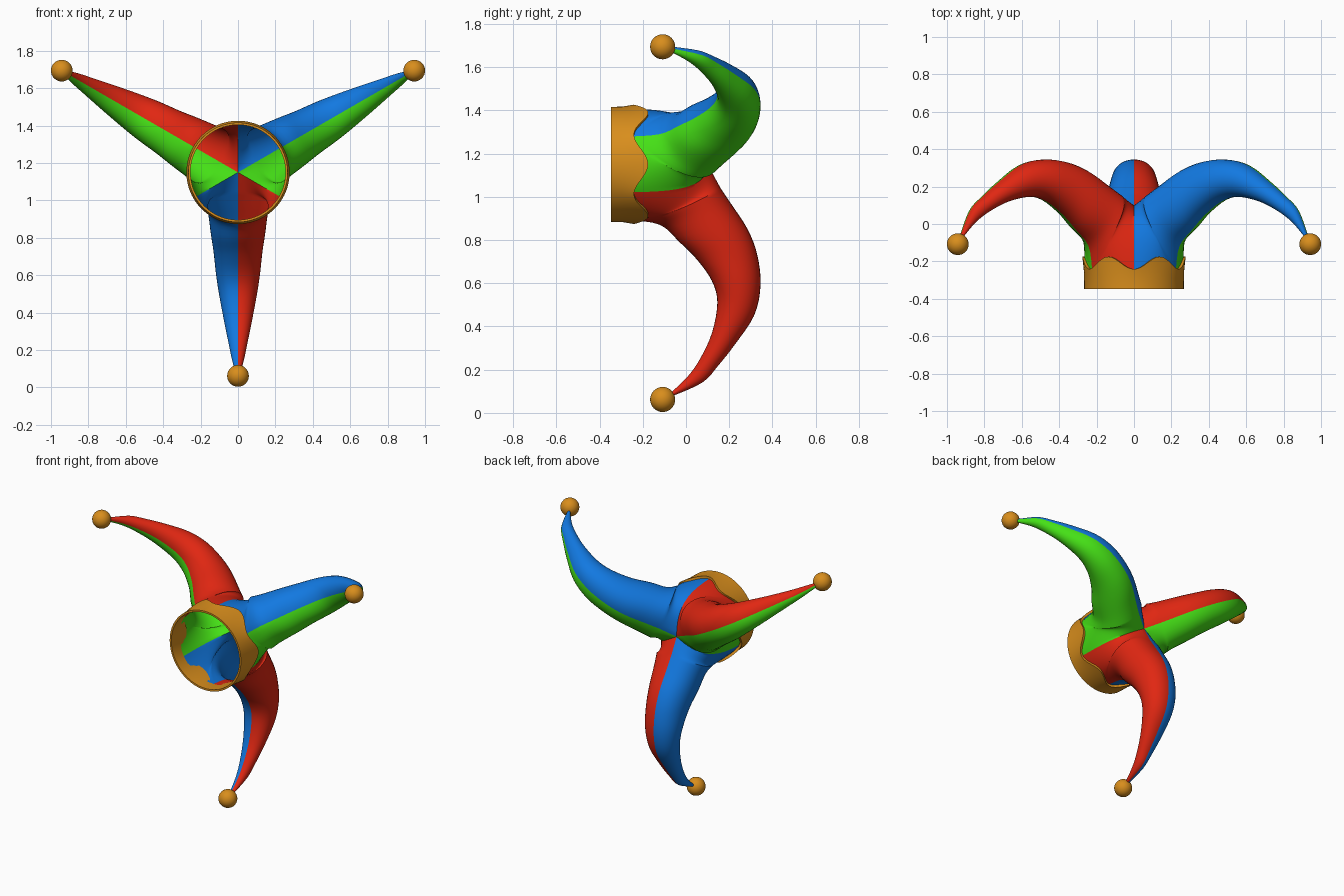
import bpy, bmesh, math
from mathutils import Vector

if "Cube" in bpy.data.objects:
    bpy.data.objects.remove(bpy.data.objects["Cube"])

CZ = 1.15   # height of the hat axis, which runs along y
RIM = 0.257


def material(name, rgb):
    m = bpy.data.materials.new(name)
    m.diffuse_color = (*rgb, 1)
    m.use_nodes = True
    m.node_tree.nodes["Principled BSDF"].inputs["Base Color"].default_value = m.diffuse_color
    return m


red = material("red_cloth", (0.75, 0.02, 0.006))
blue = material("blue_cloth", (0.006, 0.19, 0.75))
green = material("green_cloth", (0.06, 0.75, 0.008))
gold = material("gold", (0.69, 0.27, 0.012))


def make_object(name, bm, mats, angle):
    bmesh.ops.recalc_face_normals(bm, faces=bm.faces)
    me = bpy.data.meshes.new(name)
    bm.to_mesh(me)
    bm.free()
    ob = bpy.data.objects.new(name, me)
    bpy.context.collection.objects.link(ob)
    for m in mats:
        me.materials.append(m)
    bpy.ops.object.select_all(action='DESELECT')
    ob.select_set(True)
    bpy.context.view_layer.objects.active = ob
    bpy.ops.object.shade_smooth_by_angle(angle=math.radians(angle))
    return ob


def place(p, ang):
    # local (outward, sideways, y) -> world, turned about the hat axis
    c, s = math.cos(ang), math.sin(ang)
    return Vector((p[0] * c - p[1] * s, p[2], CZ + p[0] * s + p[1] * c))


def catmull(a, b, c, d, t):
    return [0.5 * (2 * q + (r - p) * t + (2 * p - 5 * q + 4 * r - s) * t * t
                   + (3 * q - p - 3 * r + s) * t ** 3) for p, q, r, s in zip(a, b, c, d)]


def bezier(a, b, c, d, n):
    return [a * (1 - t) ** 3 + b * 3 * t * (1 - t) ** 2 + c * 3 * t * t * (1 - t) + d * t ** 3
            for t in (i / n for i in range(n + 1))]


# Horn sections: top (out, y), underside (out, y), half width, lift of lower handle
KEYS = [
    (.11, .16, RIM, -.26, .17, .20),
    (.18, .207, .28, -.12, .158, .06),
    (.30, .285, .36, -.03, .145, 0),
    (.42, .33, .44, .05, .13, 0),
    (.56, .345, .54, .12, .117, 0),
    (.70, .315, .64, .145, .098, 0),
    (.835, .225, .78, .12, .072, 0),
    (.93, .15, .90, .065, .05, 0),
    (1.01, .075, .985, .005, .033, 0),
    (1.075, -.07, 1.065, -.08, .012, 0),
]
N = 18


def half_horn_rows():
    rows = []
    w0, lift0 = KEYS[0][4] * 4 / 3, KEYS[0][5]
    # crown: from the crease between horns round the rim to the horn underside
    steps = 10
    for i in range(steps):
        t = i / steps
        phi = math.radians(60) * (1 - t)
        top = Vector((.11 * t, 0, .10 + .06 * t))
        rim = Vector((RIM * math.cos(phi), RIM * math.sin(phi), -.26))
        ha = Vector((.095, .165, 0)).lerp(Vector((0, w0, 0)), t)
        hb = Vector((0, 0, .26)).lerp(Vector((0, w0, lift0)), t * t)
        rows.append(bezier(top, top + ha, rim + hb, rim, N))
    # horn proper
    k = [KEYS[0]] + KEYS + [KEYS[-1]]
    for i in range(len(KEYS) - 1):
        for j in range(4 + (i == len(KEYS) - 2)):
            a, b, c, d, w, up = catmull(*k[i:i + 4], j / 4)
            top, low = Vector((a, 0, b)), Vector((c, 0, d))
            w *= 4 / 3
            rows.append(bezier(top, top + Vector((0, w, 0)), low + Vector((0, w, up)), low, N))
    return rows


# Cloth: three horns, each of two mirrored halves in different colours
bm = bmesh.new()
rows = half_horn_rows()
halves = [(30, 1, 1), (30, -1, 2), (150, -1, 0), (150, 1, 2), (270, -1, 1), (270, 1, 0)]
for deg, side, colour in halves:
    grid = [[bm.verts.new(place((p.x, p.y * side, p.z), math.radians(deg))) for p in r]
            for r in rows]
    for r0, r1 in zip(grid, grid[1:]):
        for j in range(N):
            f = bm.faces.new((r0[j], r0[j + 1], r1[j + 1], r1[j]))
            f.material_index = colour
bmesh.ops.remove_doubles(bm, verts=bm.verts, dist=0.0004)
make_object("three_horned_cloth", bm, [red, blue, green], 40)

# Headband with a scalloped upper edge
bm = bmesh.new()
SEG = 96
rings = []
for i in range(SEG):
    a = 2 * math.pi * i / SEG
    edge = -.208 + .033 * math.cos(6 * a)
    prof = [(.254, -.348), (.266, -.348), (.267, (edge - .348) / 2), (.276, edge),
            (.260, edge), (.255, (edge - .348) / 2)]
    rings.append([bm.verts.new(place((r, 0, y), a)) for r, y in prof])
for i in range(SEG):
    p, q = rings[i], rings[(i + 1) % SEG]
    for j in range(6):
        m = (j + 1) % 6
        bm.faces.new((p[j], p[m], q[m], q[j]))
make_object("scalloped_headband", bm, [gold], 40)

# Bells on the horn tips
for name, deg in (("right_bell", 30), ("left_bell", 150), ("lower_bell", 270)):
    bm = bmesh.new()
    bmesh.ops.create_uvsphere(bm, u_segments=32, v_segments=16, radius=.058)
    bmesh.ops.translate(bm, verts=bm.verts, vec=place((1.088, 0, -.108), math.radians(deg)))
    make_object(name, bm, [gold], 40)
